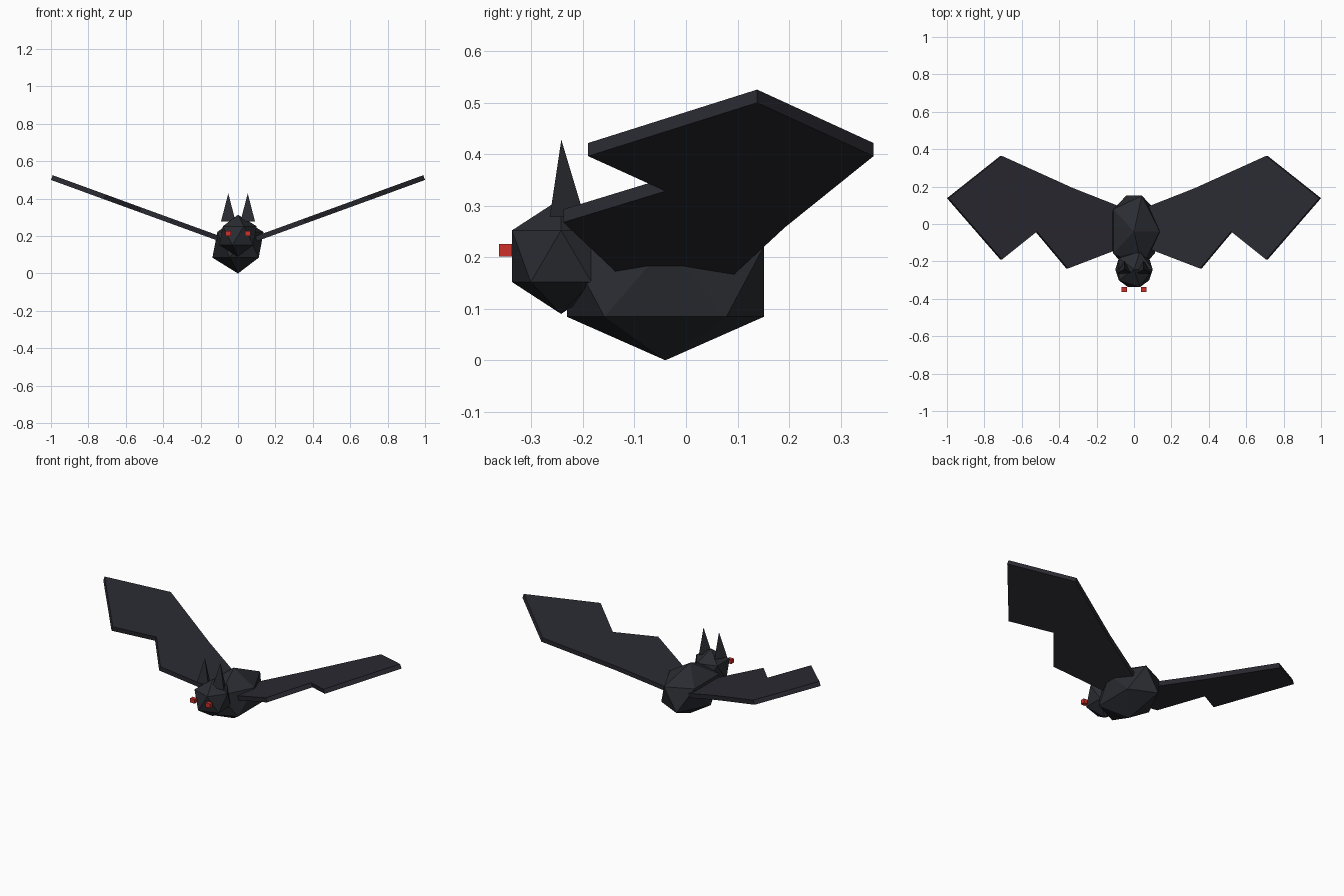
import bpy, bmesh, math
from mathutils import Matrix

if "Cube" in bpy.data.objects:
    bpy.data.objects.remove(bpy.data.objects["Cube"])


def material(name, rgb):
    m = bpy.data.materials.new(name)
    m.diffuse_color = (*rgb, 1)
    m.use_nodes = True
    m.node_tree.nodes["Principled BSDF"].inputs["Base Color"].default_value = m.diffuse_color
    return m


FUR = material("charcoal fur", (0.023, 0.025, 0.031))
MEMBRANE = material("dark slate membrane", (0.024, 0.024, 0.033))
RED = material("red", (0.62, 0.03, 0.023))


def finish(name, bm, mat):
    bmesh.ops.recalc_face_normals(bm, faces=bm.faces)
    me = bpy.data.meshes.new(name)
    bm.to_mesh(me)
    bm.free()
    me.materials.append(mat)
    ob = bpy.data.objects.new(name, me)
    bpy.context.collection.objects.link(ob)
    return ob


def place(loc, scale):
    return Matrix.Translation(loc) @ Matrix.Diagonal((*scale, 1))


def ball(name, loc, scale):
    bm = bmesh.new()
    bmesh.ops.create_icosphere(bm, subdivisions=1, radius=1, matrix=place(loc, scale))
    return finish(name, bm, FUR)


# Faceted body and head
ball("body", (0, -0.04, 0.153), (0.153, 0.225, 0.153))
ball("head", (0, -0.2425, 0.202), (0.112, 0.112, 0.112))

# Wing outline seen from above, raised outward by 20 degrees
OUTLINE = [(0.05, 0.08), (0.335, 0.192), (0.715, 0.364), (1.0, 0.138),
           (0.715, -0.19), (0.528, -0.04), (0.362, -0.238), (0.05, -0.118)]
TILT, THICK = math.radians(20), 0.027


def wing(name, side):
    bm = bmesh.new()
    rows = []
    for t in (0, THICK):
        rows.append([bm.verts.new((side * (x - t * math.sin(TILT)), y,
                                   0.5 + (x - 1) * math.tan(TILT) + t * math.cos(TILT)))
                     for x, y in OUTLINE])
    low, top = rows
    bm.faces.new(low)
    bm.faces.new(top)
    for i in range(len(low)):
        j = (i + 1) % len(low)
        bm.faces.new((low[i], low[j], top[j], top[i]))
    finish(name, bm, MEMBRANE)


for label, side in (("left", 1), ("right", -1)):
    wing(label + "_wing", side)

    # Three-sided pointed ear
    bm = bmesh.new()
    bmesh.ops.create_cone(bm, cap_ends=True, segments=3, radius1=0.045, radius2=0,
                          depth=0.15, matrix=Matrix.Translation((side * 0.052, -0.242, 0.353)))
    # make sure the flat side of the ear faces forward
    if min(v.co.y for v in bm.verts) < -0.28:
        for v in bm.verts:
            v.co.y = -0.484 - v.co.y
    finish(label + "_ear", bm, FUR)

    # Small block eye
    bm = bmesh.new()
    bmesh.ops.create_cube(bm, size=1, matrix=place((side * 0.052, -0.35, 0.2135), (0.03, 0.025, 0.025)))
    finish(label + "_eye", bm, RED)
